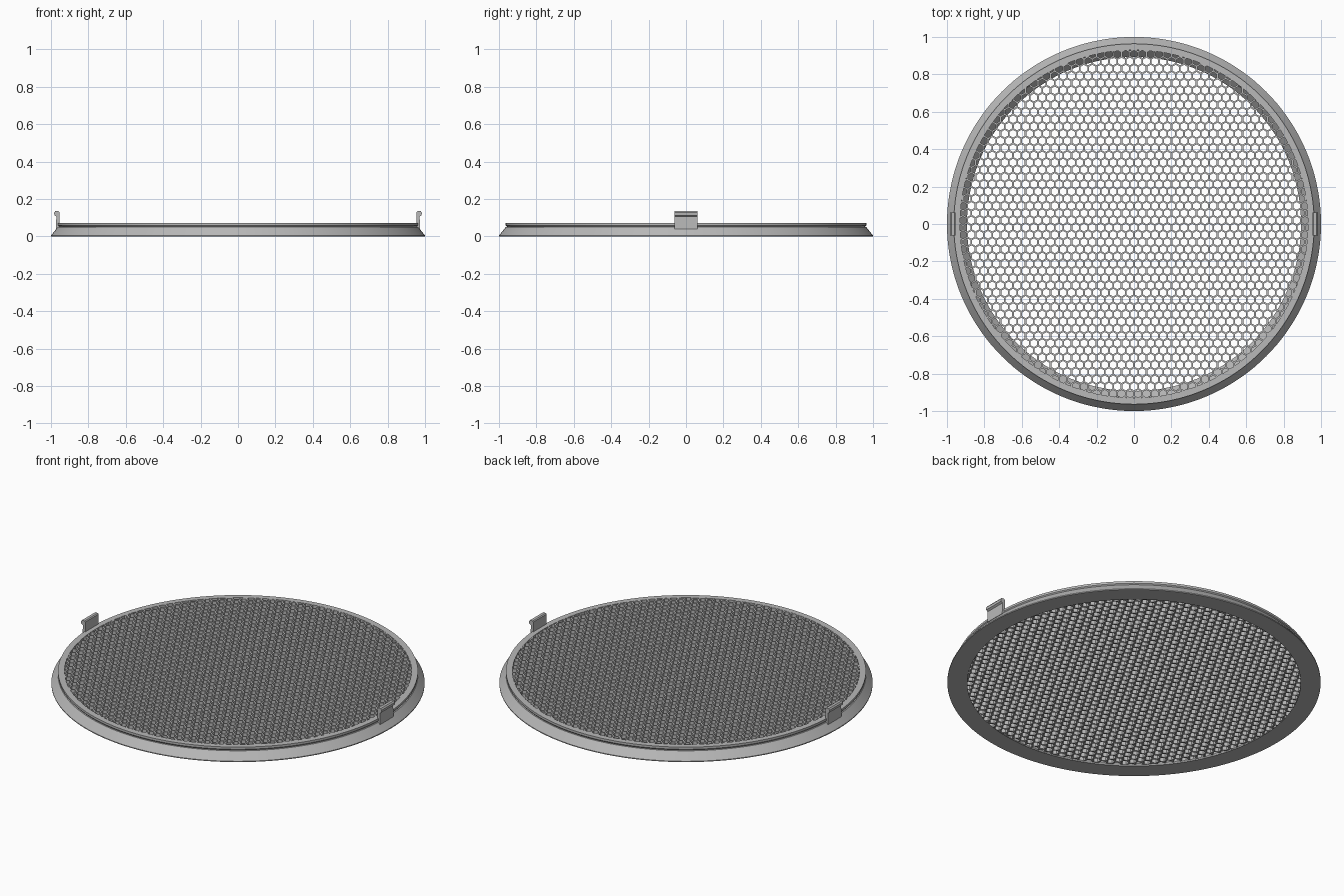
import bpy, bmesh, math

if "Cube" in bpy.data.objects:
    bpy.data.objects.remove(bpy.data.objects["Cube"])

grey = bpy.data.materials.new("grey_plastic")
grey.diffuse_color = (0.48, 0.48, 0.48, 1)
grey.use_nodes = True
grey.node_tree.nodes["Principled BSDF"].inputs["Base Color"].default_value = grey.diffuse_color


def finish(bm, name, smooth=False):
    bmesh.ops.remove_doubles(bm, verts=bm.verts, dist=0.0002)
    bmesh.ops.recalc_face_normals(bm, faces=bm.faces)
    mesh = bpy.data.meshes.new(name)
    bm.to_mesh(mesh)
    bm.free()
    mesh.materials.append(grey)
    ob = bpy.data.objects.new(name, mesh)
    bpy.context.collection.objects.link(ob)
    if smooth:
        bpy.ops.object.select_all(action='DESELECT')
        ob.select_set(True)
        bpy.context.view_layer.objects.active = ob
        bpy.ops.object.shade_smooth_by_angle(angle=math.radians(25))
    return ob


# Rim: closed (radius, height) section turned around z, with a small undercut
section = [(0.893, 0), (1.0, 0), (1.0, 0.005), (0.964, 0.05),
           (0.956, 0.05), (0.964, 0.059), (0.964, 0.072), (0.93, 0.072), (0.93, 0.04)]
SEG = 144
bm = bmesh.new()
rings = []
for i in range(SEG):
    a = 2 * math.pi * i / SEG
    rings.append([bm.verts.new((r * math.cos(a), r * math.sin(a), z)) for r, z in section])
for i in range(SEG):
    p, q = rings[i], rings[(i + 1) % SEG]
    for j in range(len(section)):
        k = (j + 1) % len(section)
        bm.faces.new((p[j], q[j], q[k], p[k]))
finish(bm, "rim", smooth=True)

# Honeycomb grille: one hexagonal frame per cell, welded together
PITCH = 0.0446
ROW = PITCH * math.sqrt(3) / 2
OUTER = PITCH / math.sqrt(3)
INNER = OUTER * 0.8
Z0, Z1 = 0.02, 0.0715
LIMIT = 0.945         # the grille edge is buried inside the rim
bm = bmesh.new()


def hexagon(cx, cy, r, z):
    verts = []
    for k in range(6):
        a = math.radians(30 + 60 * k)
        x, y = cx + r * math.cos(a), cy + r * math.sin(a)
        s = min(1, LIMIT / math.hypot(x, y))
        verts.append(bm.verts.new((x * s, y * s, z)))
    return verts


for row in range(-26, 26):
    cy = (row + 0.5) * ROW
    shift = 0 if row % 2 else PITCH / 2
    for col in range(-23, 24):
        cx = col * PITCH + shift
        if math.hypot(cx, cy) > 0.95:
            continue
        top_out, top_in = hexagon(cx, cy, OUTER, Z1), hexagon(cx, cy, INNER, Z1)
        low_out, low_in = hexagon(cx, cy, OUTER, Z0), hexagon(cx, cy, INNER, Z0)
        for k in range(6):
            n = (k + 1) % 6
            bm.faces.new((top_out[k], top_out[n], top_in[n], top_in[k]))
            bm.faces.new((low_out[n], low_out[k], low_in[k], low_in[n]))
            bm.faces.new((top_in[k], top_in[n], low_in[n], low_in[k]))
finish(bm, "honeycomb_grille")

# Snap clips: hooked (x, z) section extruded along y, one on each side
clip = [(0.955, 0.04), (0.974, 0.04), (0.971, 0.106), (0.982, 0.113),
        (0.983, 0.127), (0.977, 0.135), (0.96, 0.135), (0.955, 0.13)]
for side, name in ((-1, "left_clip"), (1, "right_clip")):
    bm = bmesh.new()
    face = bm.faces.new([bm.verts.new((side * x, -0.062, z)) for x, z in clip])
    ext = bmesh.ops.extrude_face_region(bm, geom=[face])
    moved = [v for v in ext["geom"] if isinstance(v, bmesh.types.BMVert)]
    bmesh.ops.translate(bm, verts=moved, vec=(0, 0.124, 0))
    finish(bm, name)
